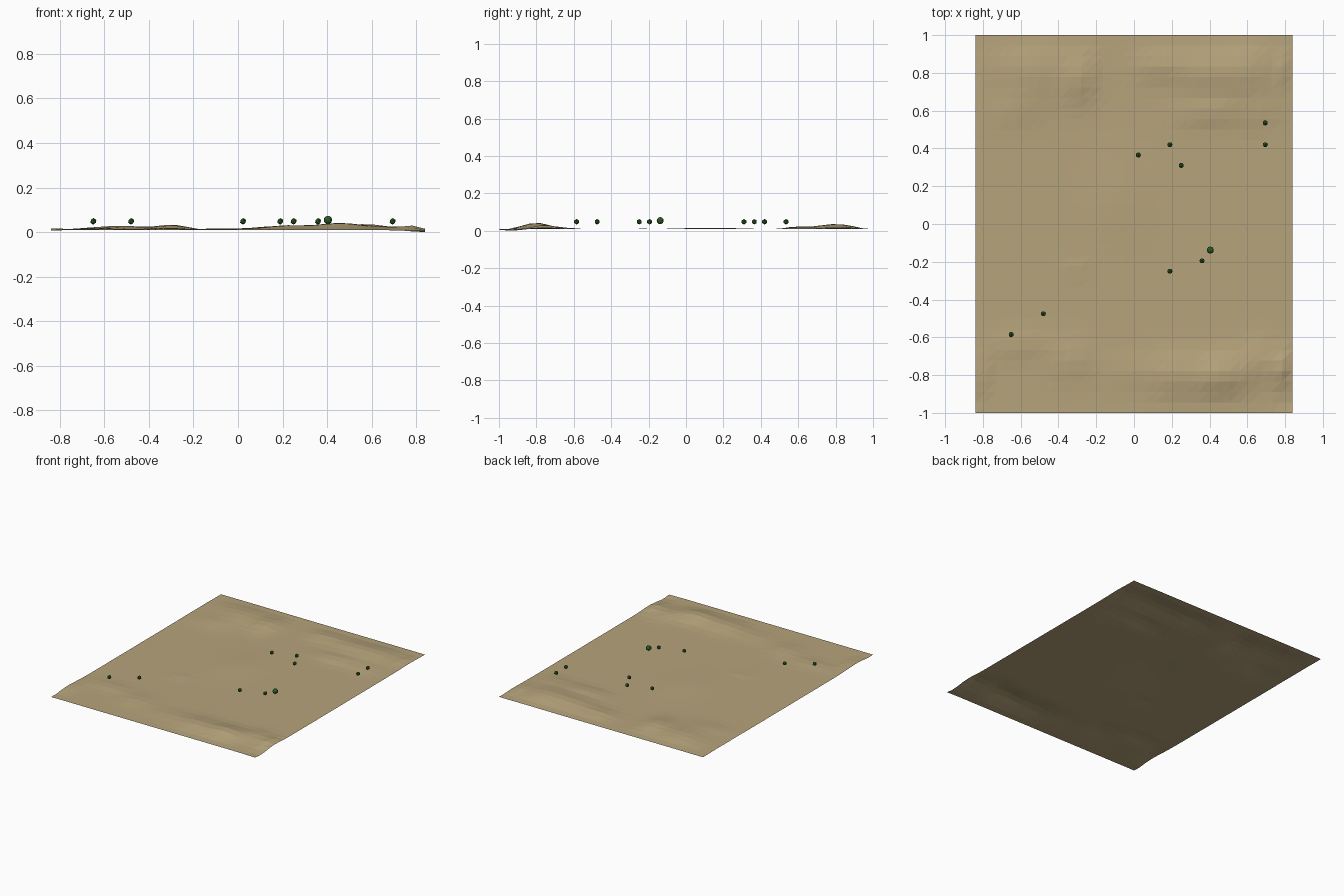
import bpy, bmesh, math


def material(name, rgb):
    m = bpy.data.materials.new(name)
    m.diffuse_color = (*rgb, 1)
    return m


sand = material("sand", (0.47, 0.37, 0.20))
green = material("leaf_green", (0.03, 0.12, 0.02))

# Dunes: centre x, y, radius x, y, height above the flat
BASE = 0.008
DUNES = [
    (-0.52, 0.80, 0.13, 0.13, 0.020), (-0.70, 0.83, 0.10, 0.10, 0.005),
    (-0.62, 0.60, 0.14, 0.08, 0.008), (-0.29, 0.77, 0.08, 0.11, 0.023),
    (0.13, 0.84, 0.11, 0.07, 0.014), (0.38, 0.80, 0.15, 0.10, 0.022),
    (0.60, 0.80, 0.12, 0.13, 0.022), (0.40, 0.59, 0.14, 0.06, 0.014),
    (0.66, 0.58, 0.09, 0.07, 0.008), (0.79, 0.82, 0.04, 0.08, 0.010),
    (-0.08, 0.13, 0.14, 0.19, 0.008), (-0.30, -0.24, 0.06, 0.04, 0.004),
    (-0.60, -0.64, 0.14, 0.06, 0.008), (-0.33, -0.72, 0.10, 0.09, 0.011),
    (0.02, -0.78, 0.16, 0.08, 0.008), (0.22, -0.80, 0.10, 0.10, 0.018),
    (0.46, -0.80, 0.13, 0.09, 0.034), (0.66, -0.72, 0.08, 0.09, 0.014),
    (0.78, -0.76, 0.05, 0.07, 0.020), (-0.82, -0.80, 0.05, 0.10, 0.010),
    (0.83, -0.93, 0.06, 0.05, -0.009), (-0.84, -0.95, 0.04, 0.04, -0.004),
]


def height(x, y):
    z = BASE
    for cx, cy, rx, ry, h in DUNES:
        z += h * math.exp(-0.5 * (((x - cx) / rx) ** 2 + ((y - cy) / ry) ** 2) * 1.5)
    # settle to the flat along the front and back borders
    fade = min(1, (1 - abs(y)) / 0.12)
    if z > BASE:
        z = BASE + (z - BASE) * (0.1 + 0.9 * fade)
    return max(0, z)


# Triangulated sand sheet
COLS, ROWS, HX, HY = 30, 36, 0.84, 1.0
bm = bmesh.new()
grid = []
for j in range(ROWS + 1):
    y = -HY + 2 * HY * j / ROWS
    row = []
    for i in range(COLS + 1):
        x = -HX + 2 * HX * i / COLS
        row.append(bm.verts.new((x, y, height(x, y))))
    grid.append(row)
for j in range(ROWS):
    for i in range(COLS):
        a, b = grid[j][i], grid[j][i + 1]
        c, d = grid[j + 1][i + 1], grid[j + 1][i]
        bm.faces.new((a, b, c))
        bm.faces.new((a, c, d))
mesh = bpy.data.meshes.new("desert_ground")
bm.to_mesh(mesh)
bm.free()
mesh.materials.append(sand)
bpy.context.collection.objects.link(bpy.data.objects.new("desert_ground", mesh))


# Small low-poly shrubs hovering just above the sand
def shrub(n, x, y, z, r, sub):
    bpy.ops.mesh.primitive_ico_sphere_add(subdivisions=sub, radius=r, location=(x, y, z))
    ob = bpy.context.object
    ob.name = f"shrub_{n}"
    ob.data.materials.append(green)


SHRUBS = [(-0.65, -0.585), (-0.48, -0.475), (0.19, -0.25), (0.36, -0.195),
          (0.25, 0.31), (0.023, 0.365), (0.19, 0.42), (0.695, 0.42), (0.695, 0.535)]
for n, (x, y) in enumerate(SHRUBS):
    shrub(n, x, y, 0.048, 0.015, 1)
shrub("large", 0.404, -0.138, 0.054, 0.019, 2)
